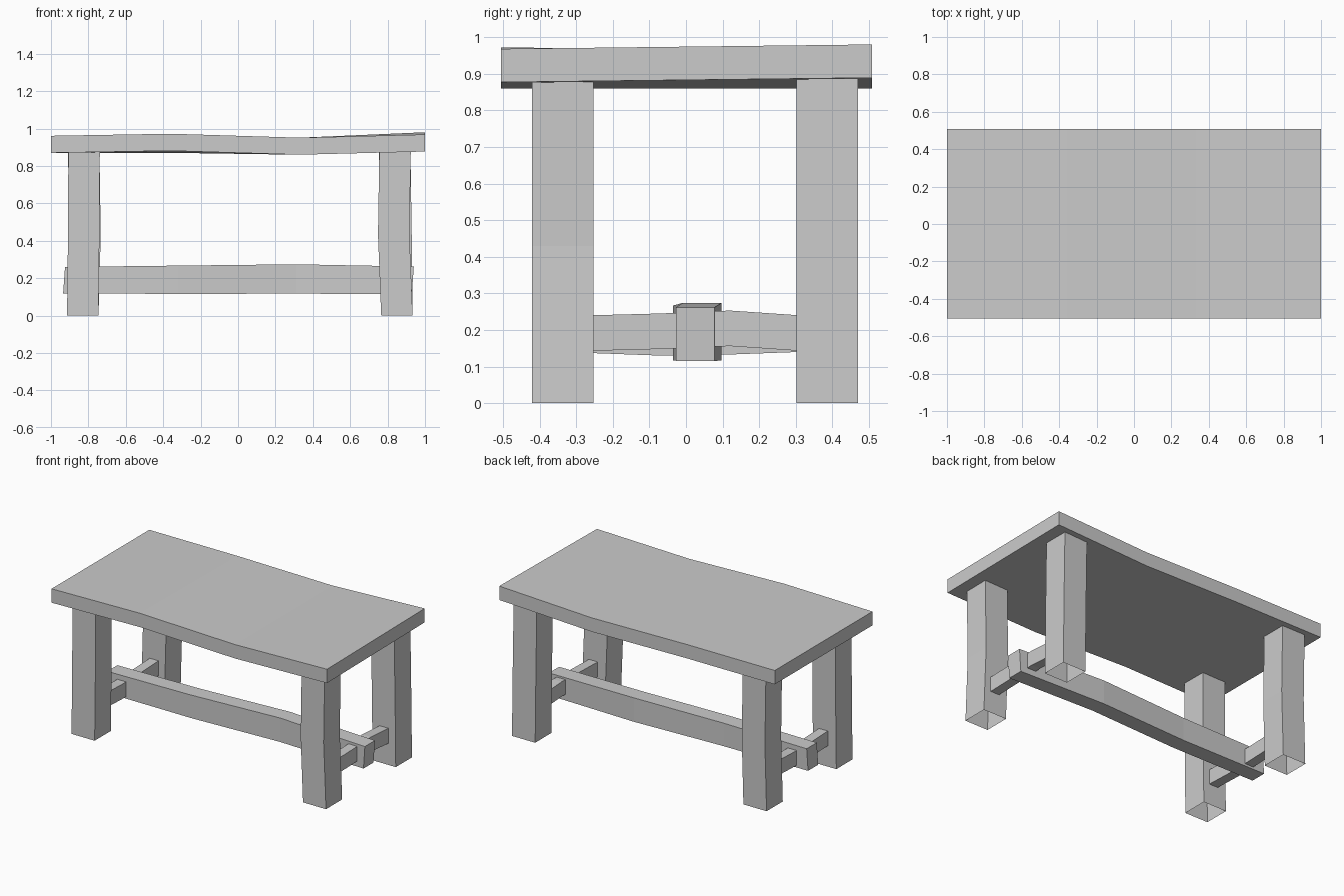
import bpy
import bmesh
from mathutils import Vector

if "Cube" in bpy.data.objects:
    bpy.data.objects.remove(bpy.data.objects["Cube"])


def loft(name, rings, caps=True):
    """Skin a run of four-cornered sections into a beam."""
    bm = bmesh.new()
    loops = [[bm.verts.new(Vector(p)) for p in ring] for ring in rings]
    for a, b in zip(loops, loops[1:]):
        for i in range(4):
            j = (i + 1) % 4
            bm.faces.new((a[i], a[j], b[j], b[i]))
    if caps:
        bm.faces.new(loops[0])
        bm.faces.new(loops[-1])
    bmesh.ops.recalc_face_normals(bm, faces=bm.faces)
    if not caps and bm.faces:
        # open tubes: make sure the walls face outward
        mid = sum((v.co for v in bm.verts), Vector()) / len(bm.verts)
        f = bm.faces[:][0]
        if f.normal.dot(f.calc_center_median() - mid) < 0:
            bmesh.ops.reverse_faces(bm, faces=bm.faces[:])
    mesh = bpy.data.meshes.new(name)
    bm.to_mesh(mesh)
    bm.free()
    obj = bpy.data.objects.new(name, mesh)
    bpy.context.collection.objects.link(obj)
    return obj


# Warped table top: x, underside z at front, underside z at back
top = []
for x, zf, zb in [(-1, 0.87, 0.87), (-0.36, 0.881, 0.87),
                  (0.33, 0.86, 0.86), (1, 0.877, 0.889)]:
    top.append([(x, -0.505, zf), (x, 0.508, zb),
                (x, 0.508, zb + 0.091), (x, -0.505, zf + 0.091)])
loft("table_top", top)

# Four slightly bent legs, open at the ends: x centre at foot, middle, top
legs = {
    "front_left_leg": ((-0.83, -0.825, -0.823), -0.337),
    "back_left_leg": ((-0.83, -0.818, -0.825), 0.386),
    "front_right_leg": ((0.85, 0.833, 0.84), -0.337),
    "back_right_leg": ((0.85, 0.845, 0.838), 0.386),
}
h = 0.084
for name, (xs, y) in legs.items():
    loft(name, [[(x - h, y - h, z), (x + h, y - h, z),
                 (x + h, y + h, z), (x - h, y + h, z)]
                for x, z in zip(xs, (0, 0.43, 0.885))], caps=False)

# Cross rails between front and back legs: underside z along y
rails = {
    "left_cross_rail": (-0.82, (0.137, 0.130, 0.133, 0.140)),
    "right_cross_rail": (0.85, (0.143, 0.148, 0.156, 0.143)),
}
for name, (x, zs) in rails.items():
    loft(name, [[(x - 0.032, y, z), (x + 0.032, y, z),
                 (x + 0.032, y, z + 0.097), (x - 0.032, y, z + 0.097)]
                for y, z in zip((-0.26, -0.07, 0.12, 0.31), zs)])

# Long stretcher: x at bottom, x at top, y start, bottom z, top z
beam = []
for xb, xt, y, zb, zt in [(-0.935, -0.925, -0.035, 0.118, 0.26),
                          (-0.32, -0.32, -0.035, 0.116, 0.267),
                          (0.31, 0.31, -0.008, 0.117, 0.274),
                          (0.93, 0.94, -0.027, 0.115, 0.262)]:
    beam.append([(xb, y, zb), (xb, y + 0.105, zb),
                 (xt, y + 0.105, zt), (xt, y, zt)])
loft("long_stretcher", beam)
